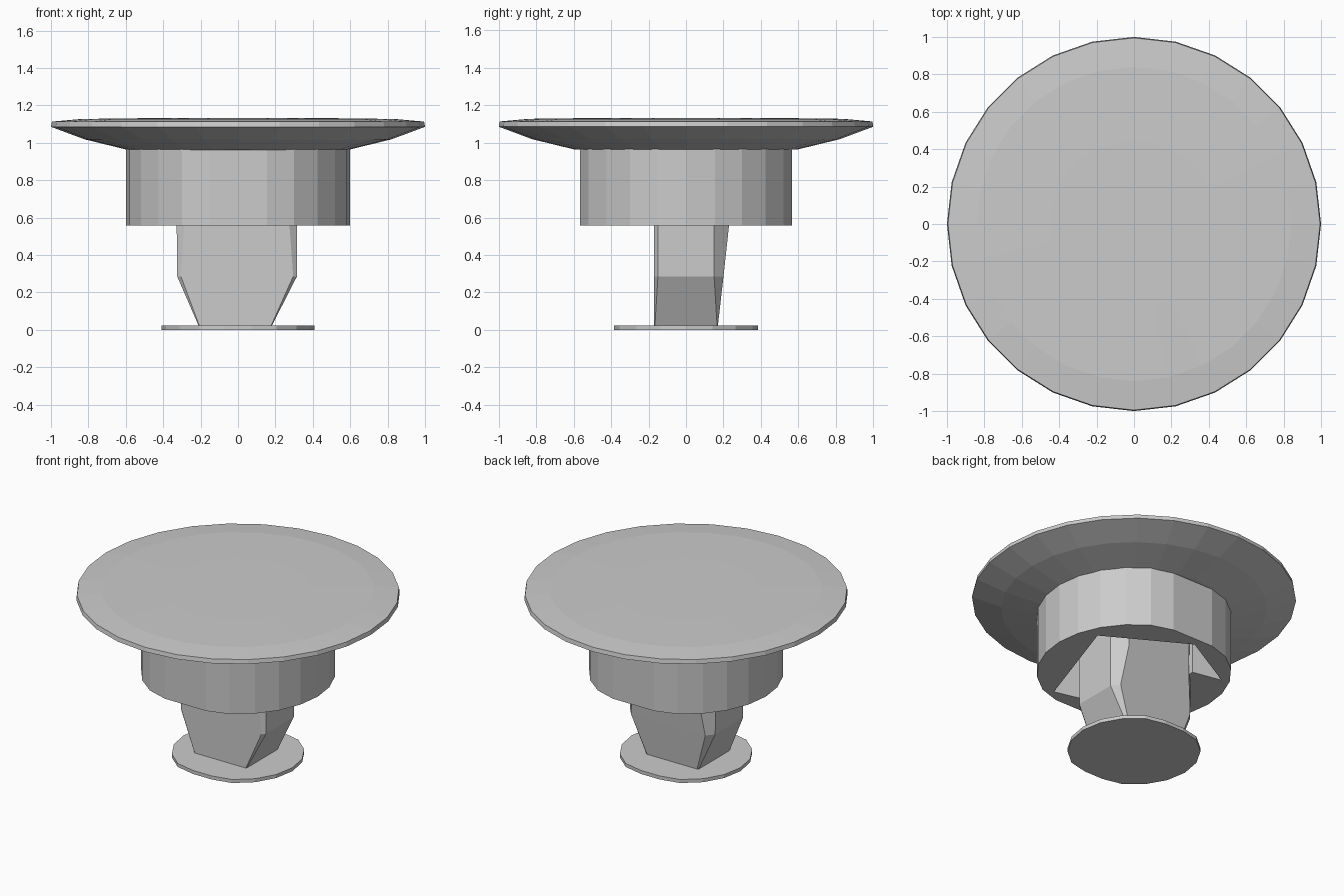
import bpy, bmesh
from math import cos, sin, tau

if "Cube" in bpy.data.objects:
    bpy.data.objects.remove(bpy.data.objects["Cube"])


def loft(name, rings):
    """Closed solid through a stack of equal-length rings of 3D points."""
    bm = bmesh.new()
    loops = [[bm.verts.new(p) for p in ring] for ring in rings]
    n = len(loops[0])
    for a, b in zip(loops, loops[1:]):
        for i in range(n):
            j = (i + 1) % n
            bm.faces.new((a[i], a[j], b[j], b[i]))
    bm.faces.new(loops[0][::-1])
    bm.faces.new(loops[-1])
    bmesh.ops.recalc_face_normals(bm, faces=bm.faces)
    me = bpy.data.meshes.new(name)
    bm.to_mesh(me)
    bm.free()
    ob = bpy.data.objects.new(name, me)
    bpy.context.collection.objects.link(ob)
    return ob


def ring(r, z, sides, y_max=9):
    """Circle of points, flattened at front and back beyond y_max."""
    pts = [(r * cos(tau * i / sides), r * sin(tau * i / sides)) for i in range(sides)]
    return [(x, max(-y_max, min(y_max, y)), z) for x, y in pts]


def outline(points, z):
    return [(x, y, z) for x, y in points]


# Shallow dished table top
profile = [(0.59, 0.962), (0.82, 1.018), (1.0, 1.085), (0.995, 1.113), (0.84, 1.127), (0.45, 1.132)]
loft("table_top", [ring(r, z, 28) for r, z in profile])

# Floor plate
loft("base_plate", [ring(0.41, z, 18, 0.385) for z in (0.0, 0.024)])

# Drum below the top, with an angular cavity open underneath
drum = loft("apron_drum", [ring(0.6, z, 24, 0.565) for z in (0.558, 0.975)])
cavity = [(0.47, 0.21), (-0.06, 0.51), (-0.47, 0.28), (-0.27, 0.24), (-0.27, -0.37), (0.23, -0.495)]
cutter = loft("cavity_cutter", [outline(cavity, z) for z in (0.4, 0.965)])
cutter.hide_render = True
cutter.hide_set(True)
cut = drum.modifiers.new("cavity", "BOOLEAN")
cut.operation = "DIFFERENCE"
cut.solver = "EXACT"
cut.object = cutter


# Pedestal: narrow foot, chamfered column, back swelling towards the top
def section(w_left, w_right, inset, side_y, back, z):
    return outline([(-w_left + inset, -0.17), (w_right - inset, -0.17),
                    (w_right, -side_y), (w_right, side_y),
                    (w_right - 2 * inset, back), (-w_left + 2 * inset, back),
                    (-w_left, side_y), (-w_left, -side_y)], z)


loft("pedestal", [section(0.21, 0.18, 0.004, 0.166, 0.17, 0.02),
                  section(0.325, 0.315, 0.02, 0.15, 0.2, 0.285),
                  section(0.328, 0.315, 0.04, 0.15, 0.23, 0.56),
                  section(0.328, 0.315, 0.04, 0.15, 0.24, 0.97)])
